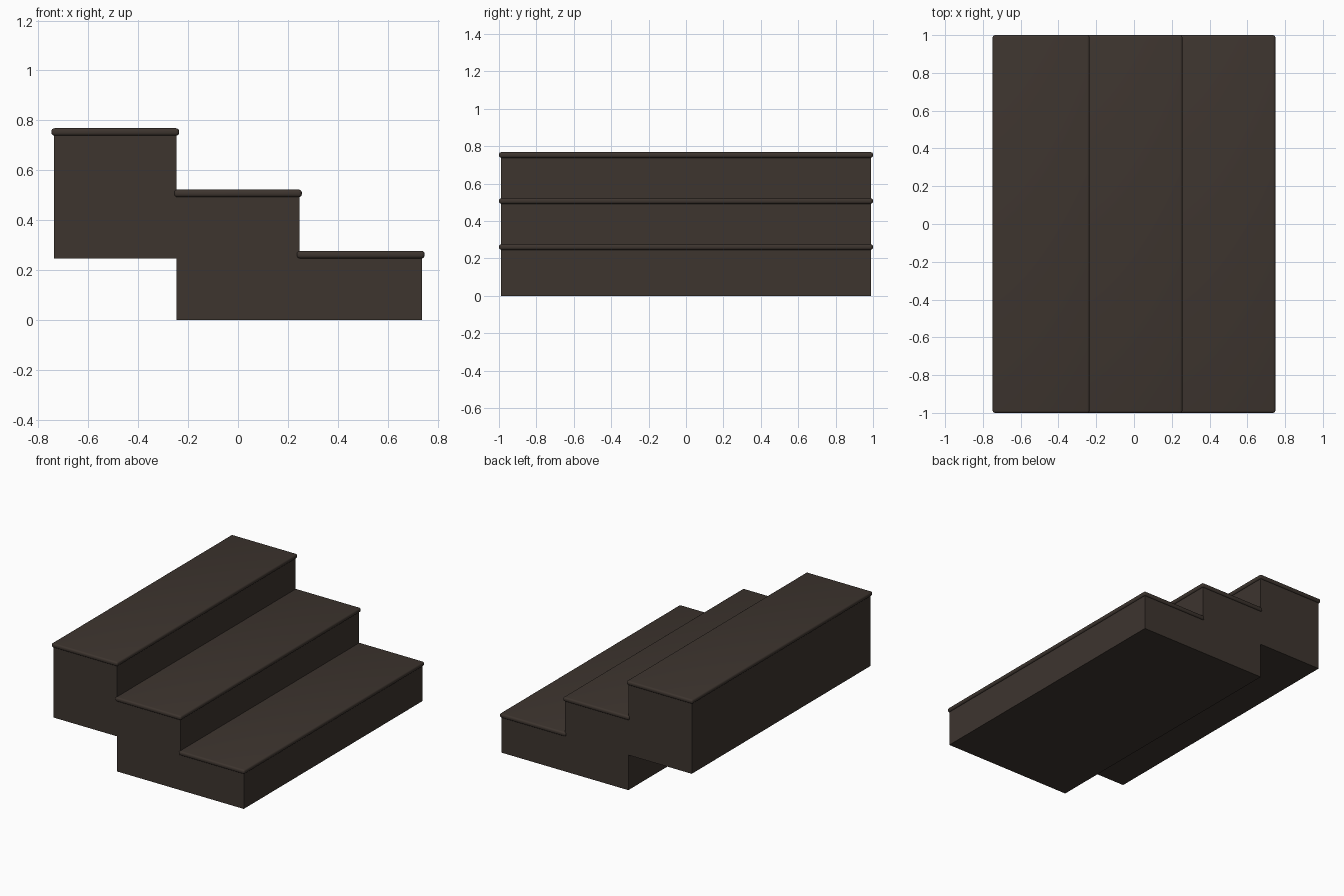
import bpy, bmesh

if "Cube" in bpy.data.objects:
    bpy.data.objects.remove(bpy.data.objects["Cube"])

RUN, RISE, TREAD, LIP = 0.492, 0.246, 0.03, 0.01
LEFT = -0.738
HALF_Y = 0.99

wood = bpy.data.materials.new("dark brown wood")
wood.diffuse_color = (0.047, 0.035, 0.028, 1)
wood.use_nodes = True
wood.node_tree.nodes["Principled BSDF"].inputs["Base Color"].default_value = wood.diffuse_color


def finish(name, bm):
    bmesh.ops.recalc_face_normals(bm, faces=bm.faces)
    mesh = bpy.data.meshes.new(name)
    bm.to_mesh(mesh)
    bm.free()
    mesh.materials.append(wood)
    ob = bpy.data.objects.new(name, mesh)
    bpy.context.collection.objects.link(ob)
    return ob


# Stepped body: side profile extruded across the width
x = [LEFT + RUN * i for i in range(4)]
z = [RISE * i for i in range(4)]
profile = [(x[1], z[0]), (x[3], z[0]), (x[3], z[1]), (x[2], z[1]), (x[2], z[2]),
           (x[1], z[2]), (x[1], z[3]), (x[0], z[3]), (x[0], z[1]), (x[1], z[1])]
bm = bmesh.new()
face = bm.faces.new([bm.verts.new((px, -HALF_Y, pz)) for px, pz in profile])
new = bmesh.ops.extrude_face_region(bm, geom=[face])["geom"]
bmesh.ops.translate(bm, vec=(0, 2 * HALF_Y, 0),
                    verts=[v for v in new if isinstance(v, bmesh.types.BMVert)])
finish("stair_body", bm)

# Treads: thin boards with rounded edges, overhanging the body all round
for i, name in enumerate(("top_tread", "middle_tread", "bottom_tread")):
    bm = bmesh.new()
    bmesh.ops.create_cube(bm, size=1)
    bmesh.ops.scale(bm, vec=(RUN + 2 * LIP, 2 * (HALF_Y + LIP), TREAD), verts=bm.verts)
    bmesh.ops.translate(bm, vec=(x[i] + RUN / 2, 0, z[3 - i] + TREAD / 2), verts=bm.verts)
    bmesh.ops.bevel(bm, geom=list(bm.edges), offset=0.012, segments=4,
                    profile=0.5, affect='EDGES')
    ob = finish(name, bm)
    bpy.ops.object.select_all(action='DESELECT')
    ob.select_set(True)
    bpy.context.view_layer.objects.active = ob
    bpy.ops.object.shade_smooth_by_angle(angle=0.6)
